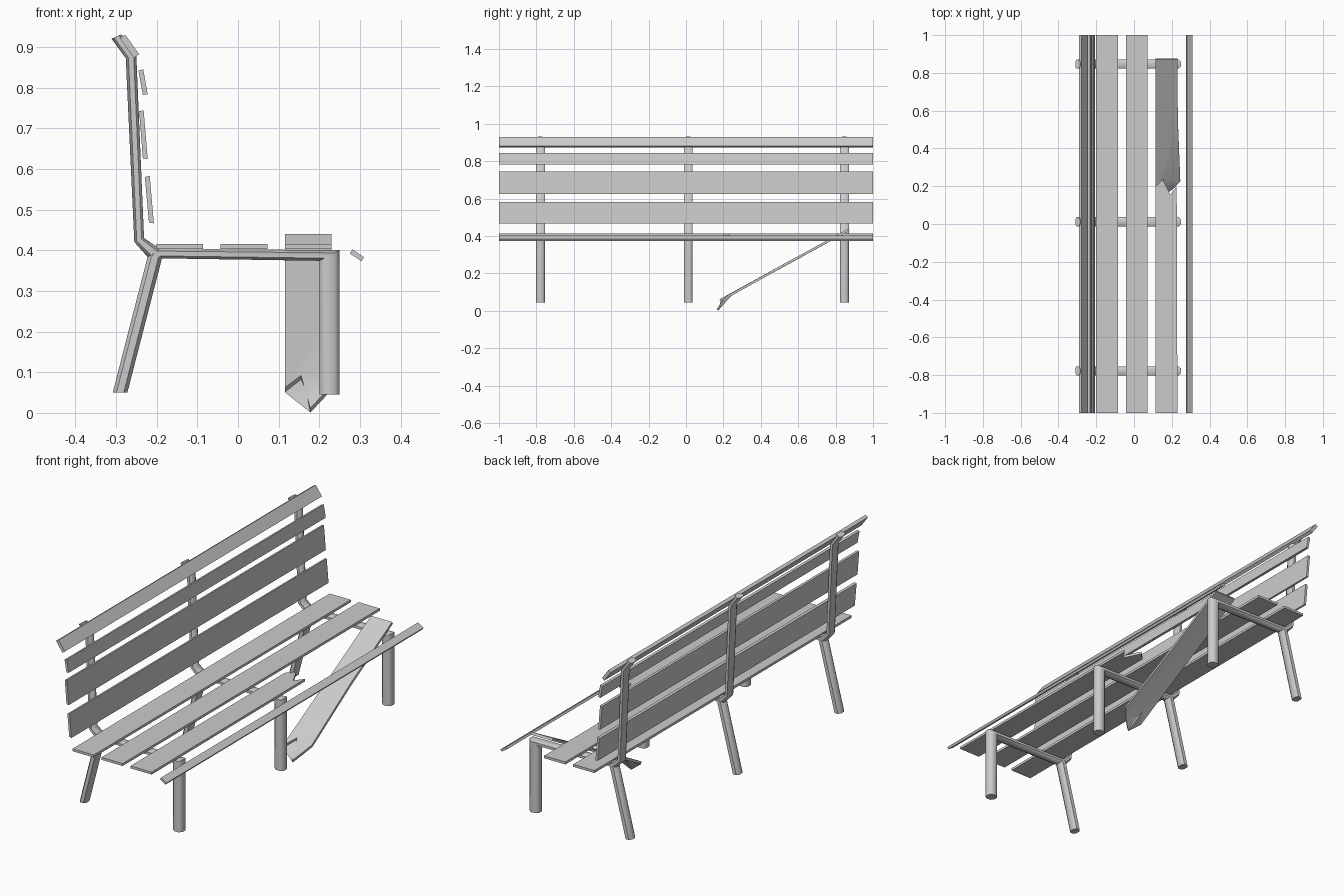
import bpy, bmesh
from mathutils import Vector

if "Cube" in bpy.data.objects:
    bpy.data.objects.remove(bpy.data.objects["Cube"])


def finish(bm, name):
    bmesh.ops.recalc_face_normals(bm, faces=bm.faces)
    me = bpy.data.meshes.new(name)
    bm.to_mesh(me)
    bm.free()
    ob = bpy.data.objects.new(name, me)
    bpy.context.collection.objects.link(ob)
    bpy.ops.object.select_all(action='DESELECT')
    ob.select_set(True)
    bpy.context.view_layer.objects.active = ob
    bpy.ops.object.shade_smooth_by_angle(angle=0.87)
    return ob


def loft(name, rings):
    """Skin a list of equal-sized point rings and cap both ends."""
    bm = bmesh.new()
    rs = [[bm.verts.new(p) for p in r] for r in rings]
    n = len(rs[0])
    for a, b in zip(rs, rs[1:]):
        for i in range(n):
            j = (i + 1) % n
            bm.faces.new((a[i], a[j], b[j], b[i]))
    bm.faces.new(rs[0])
    bm.faces.new(rs[-1])
    return finish(bm, name)


def bar(name, pairs, y, half=0.024):
    """Bar with rounded section; pairs are its two edges in the xz plane."""
    section = [(0, -.5), (0, .5), (.25, 1), (.75, 1),
               (1, .5), (1, -.5), (.75, -1), (.25, -1)]
    return loft(name, [[(a[0] + (b[0] - a[0]) * t, y + s * half, a[1] + (b[1] - a[1]) * t)
                        for t, s in section] for a, b in pairs])


def slat(name, quad):
    return loft(name, [[(x, y, z) for x, z in quad] for y in (-1, 1)])


def plank(name, outline, thick):
    """Plank from a top outline, thickened along the given vector."""
    bm = bmesh.new()
    up = [bm.verts.new(p) for p in outline]
    dn = [bm.verts.new(Vector(p) + Vector(thick)) for p in outline]
    bm.faces.new(up)
    bm.faces.new(dn[::-1])
    n = len(up)
    for i in range(n):
        j = (i + 1) % n
        bm.faces.new((up[i], up[j], dn[j], dn[i]))
    bmesh.ops.triangulate(bm, faces=[f for f in bm.faces if len(f.verts) > 4])
    return finish(bm, name)


# metal frames: legs with seat rail, and back post
legs = [((-.308, .05), (-.272, .05)), ((-.222, .385), (-.187, .380)),
        ((-.205, .404), (-.187, .380)), ((.25, .40), (.20, .374)),
        ((.25, .045), (.20, .045))]
post = [((-.222, .383), (-.190, .402)), ((-.255, .42), (-.231, .43)),
        ((-.276, .872), (-.250, .878)), ((-.311, .920), (-.287, .931))]
for i, y in enumerate((-.778, .012, .847)):
    bar(f"leg_frame_{i}", legs, y)
    bar(f"back_post_{i}", post, y)

# back slats, from the bottom up
backs = [[(-.229, .580), (-.217, .583), (-.207, .466), (-.219, .468)],
         [(-.243, .742), (-.232, .744), (-.222, .624), (-.234, .626)],
         [(-.245, .842), (-.233, .845), (-.222, .783), (-.234, .782)],
         [(-.291, .922), (-.277, .930), (-.243, .882), (-.256, .873)]]
for i, q in enumerate(backs):
    slat(f"back_slat_{i}", q)

# whole seat slats and the loose front slat
for i, x in enumerate((-.201, -.043)):
    slat(f"seat_slat_{i}", [(x, .403), (x + .115, .403), (x + .115, .415), (x, .415)])
slat("front_slat", [(.275, .392), (.281, .402), (.310, .383), (.304, .373)])

# broken seat slat still on the frame
plank("broken_seat_slat",
      [(x, y, .415) for x, y in ((.115, -1), (.23, -1), (.226, .20), (.192, .155),
                                 (.152, .235), (.115, .20))], (0, 0, -.012))

# fallen half, leaning from the far frame down to the ground
plank("fallen_seat_slat",
      [(.115, .87, .44), (.23, .87, .44), (.232, .55, .266), (.245, .225, .085),
       (.212, .19, .048), (.178, .165, .012), (.155, .238, .092), (.115, .18, .062)],
      (0, .006, -.011))
